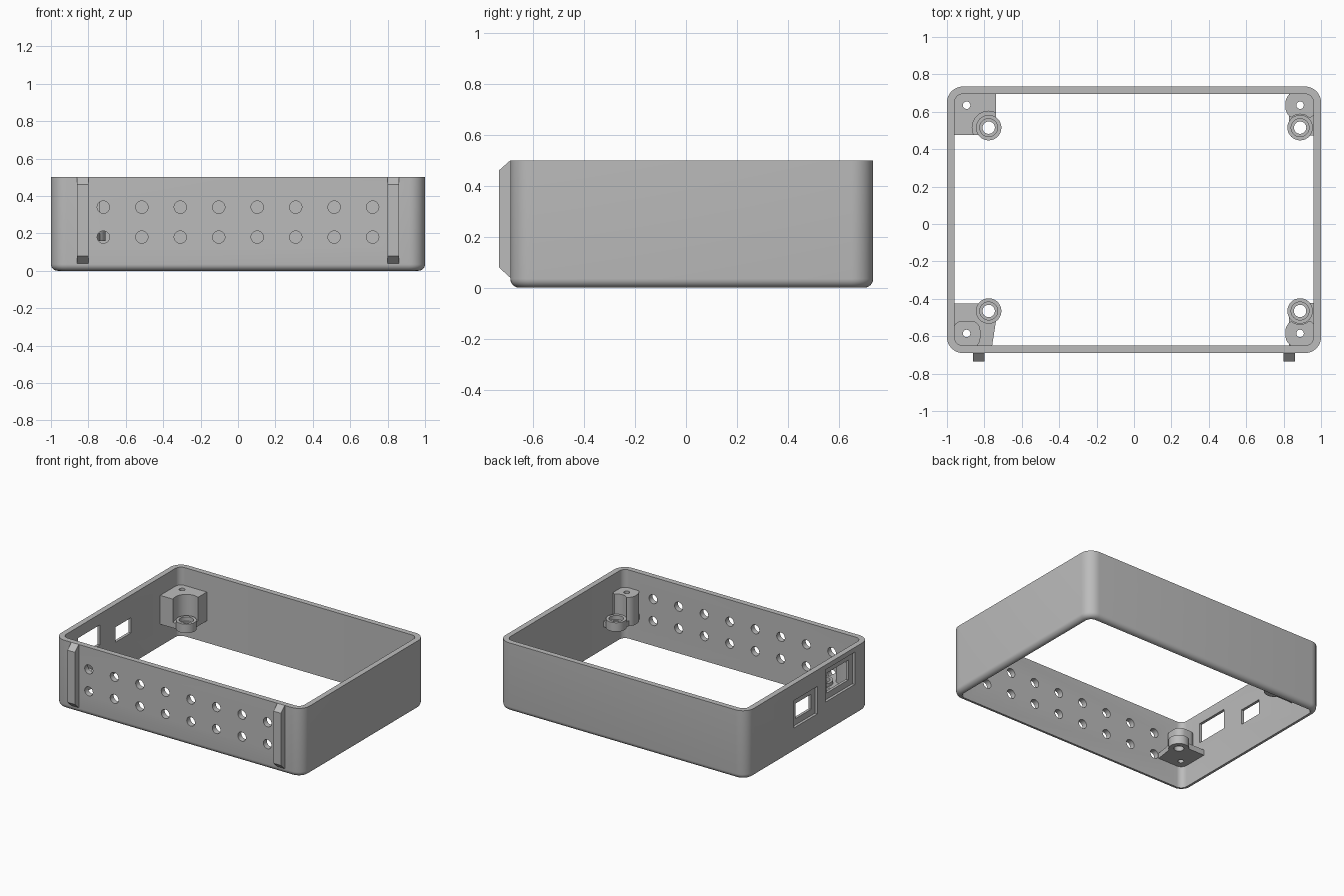
import bpy, bmesh
from math import cos, sin, pi, radians

if "Cube" in bpy.data.objects:
    bpy.data.objects.remove(bpy.data.objects["Cube"], do_unlink=True)

grey = bpy.data.materials.new("plain grey plastic")
grey.use_nodes = True
colour = (0.5, 0.5, 0.5, 1)
grey.diffuse_color = colour
grey.node_tree.nodes["Principled BSDF"].inputs["Base Color"].default_value = colour

X, FRONT, BACK, TOP, WALL = 1.0, -0.69, 0.735, 0.5, 0.04


def finish(name, bm):
    bmesh.ops.recalc_face_normals(bm, faces=bm.faces)
    mesh = bpy.data.meshes.new(name)
    bm.to_mesh(mesh)
    bm.free()
    mesh.materials.append(grey)
    ob = bpy.data.objects.new(name, mesh)
    bpy.context.scene.collection.objects.link(ob)
    return ob


def rounded(x0, x1, y0, y1, r, n=8):
    """Outline of a rectangle with rounded corners."""
    corners = [(x1 - r, y1 - r), (x0 + r, y1 - r), (x0 + r, y0 + r), (x1 - r, y0 + r)]
    return [(cx + r * cos(pi / 2 * (q + i / n)), cy + r * sin(pi / 2 * (q + i / n)))
            for q, (cx, cy) in enumerate(corners) for i in range(n + 1)]


def circle(x, y, r, n=32):
    return [(x + r * cos(2 * pi * i / n), y + r * sin(2 * pi * i / n)) for i in range(n)]


def prism(name, outline, low, high, axis="z"):
    """Extrude an outline along an axis; the outline lies in the other two."""
    place = {"x": lambda a, b, c: (c, a, b), "y": lambda a, b, c: (a, c, b),
             "z": lambda a, b, c: (a, b, c)}[axis]
    bm = bmesh.new()
    ends = [[bm.verts.new(place(a, b, c)) for a, b in outline] for c in (low, high)]
    for end in ends:
        bm.faces.new(end)
    for i in range(len(outline)):
        j = (i + 1) % len(outline)
        bm.faces.new((ends[0][i], ends[0][j], ends[1][j], ends[1][i]))
    return finish(name, bm)


def box(name, x0, x1, y0, y1, z0, z1):
    return prism(name, [(x0, y0), (x1, y0), (x1, y1), (x0, y1)], z0, z1)


def combine(target, tools, operation="DIFFERENCE"):
    """Apply booleans in turn and discard the tools."""
    for tool in tools:
        tool.hide_render = True
        mod = target.modifiers.new("combine", "BOOLEAN")
        mod.operation, mod.solver, mod.object = operation, "EXACT", tool
        bpy.context.view_layer.update()
        graph = bpy.context.evaluated_depsgraph_get()
        mesh = bpy.data.meshes.new_from_object(target.evaluated_get(graph))
        target.modifiers.clear()
        target.data = mesh
        bpy.data.objects.remove(tool, do_unlink=True)
    return target


# Open frame: nested outlines lofted round the wall section, bottom edge filleted
fillet = 0.035
section = [(WALL, TOP), (WALL, 0)]
section += [(fillet * (1 - sin(a)), fillet * (1 - cos(a)))
            for a in (radians(15 * k) for k in range(7))]
section.append((0, TOP))
bm = bmesh.new()
rings = [[bm.verts.new((x, y, z)) for x, y in
          rounded(-X + d, X - d, FRONT + d, BACK - d, 0.085 - d)] for d, z in section]
for k, ring in enumerate(rings):
    above = rings[(k + 1) % len(rings)]
    for i in range(len(ring)):
        j = (i + 1) % len(ring)
        bm.faces.new((ring[i], ring[j], above[j], above[i]))
frame = finish("case_frame", bm)

# Two rows of vent holes in the front wall
combine(frame, [prism("vent_cutter", circle(-0.72 + i * 0.2057, z, 0.033, 24),
                      FRONT - 0.1, FRONT + 0.1, "y")
                for z in (0.18, 0.34) for i in range(8)])

# Recessed connector openings in the right-hand wall
for y0, y1, z0, z1 in ((-0.47, -0.22, 0.275, 0.42), (-0.04, 0.14, 0.225, 0.335)):
    m = 0.045
    combine(frame, [box("recess_cutter", -1.1, -0.98, y0 - m, y1 + m, z0 - m, z1 + m),
                    box("opening_cutter", -1.1, -0.9, y0, y1, z0, z1)])

# Chamfered ribs on the front
ribs = []
profile = [(FRONT + 0.01, 0.03), (-0.735, 0.08), (-0.735, 0.46),
           (FRONT, TOP), (FRONT + 0.01, TOP)]
for side, x in (("right", -0.83), ("left", 0.83)):
    ribs.append(prism(side + "_front_rib", profile, x - 0.03, x + 0.03, "x"))

# Corner mounts: lid screw posts with board standoffs
LOW, MID, BOSS, HIGH = 0.16, 0.2, 0.225, 0.37


def drill(target, boss, screw):
    """Countersunk hole in the standoff and a screw hole in the post."""
    return combine(target, [
        prism("counterbore_cutter", circle(*boss, 0.048), BOSS - 0.03, HIGH + 0.1),
        prism("bore_cutter", circle(*boss, 0.033), 0.05, HIGH + 0.1),
        prism("screw_cutter", circle(*screw, 0.02, 20), 0.05, HIGH + 0.1)])


# Back right: full block, scooped round the standoff
boss, screw = (-0.777, 0.515), (-0.895, 0.635)
block = box("back_right_mount", -0.97, -0.738, 0.475, 0.705, LOW, HIGH)
combine(block, [prism("scoop_cutter", circle(*boss, 0.088), MID, HIGH + 0.1)])
combine(block, [prism("boss", circle(*boss, 0.068), LOW, BOSS)], "UNION")
mounts = [drill(block, boss, screw)]

# Front right: low plate with a post in the corner
boss, screw = (-0.777, -0.465), (-0.895, -0.585)
plate = prism("front_right_mount", [(-0.97, -0.66), (-0.76, -0.66), (-0.735, -0.5),
                                    (-0.777, -0.425), (-0.97, -0.425)], LOW, MID)
combine(plate, [prism("post", rounded(-0.968, -0.822, -0.662, -0.518, 0.05), LOW, HIGH),
                prism("boss", circle(*boss, 0.068), LOW, BOSS)], "UNION")
mounts.append(drill(plate, boss, screw))

# Left pair: rounded posts against the side wall, each with its standoff
for name, y, step in (("back_left_mount", 0.635, -0.12), ("front_left_mount", -0.585, 0.12)):
    boss, screw = (0.888, y + step), (0.888, y)
    post = prism(name, rounded(0.81, 0.975, y - 0.073, y + 0.073, 0.06), LOW, HIGH)
    combine(post, [prism("scoop_cutter", circle(*boss, 0.072), MID, HIGH + 0.1)])
    wall_y = y - step * 0.6
    web = box("web", 0.83, 0.97, min(boss[1], wall_y), max(boss[1], wall_y), LOW + 0.002, MID)
    tab = box("tab", 0.888, 0.972, boss[1] - 0.042, boss[1] + 0.042, LOW + 0.001, MID + 0.001)
    combine(post, [web, tab, prism("boss", circle(*boss, 0.068), LOW, BOSS)], "UNION")
    mounts.append(drill(post, boss, screw))

# Smooth rounded surfaces, keep hard edges
bpy.ops.object.select_all(action="DESELECT")
for ob in [frame] + ribs + mounts:
    ob.select_set(True)
bpy.context.view_layer.objects.active = frame
bpy.ops.object.shade_smooth_by_angle(angle=radians(30))
